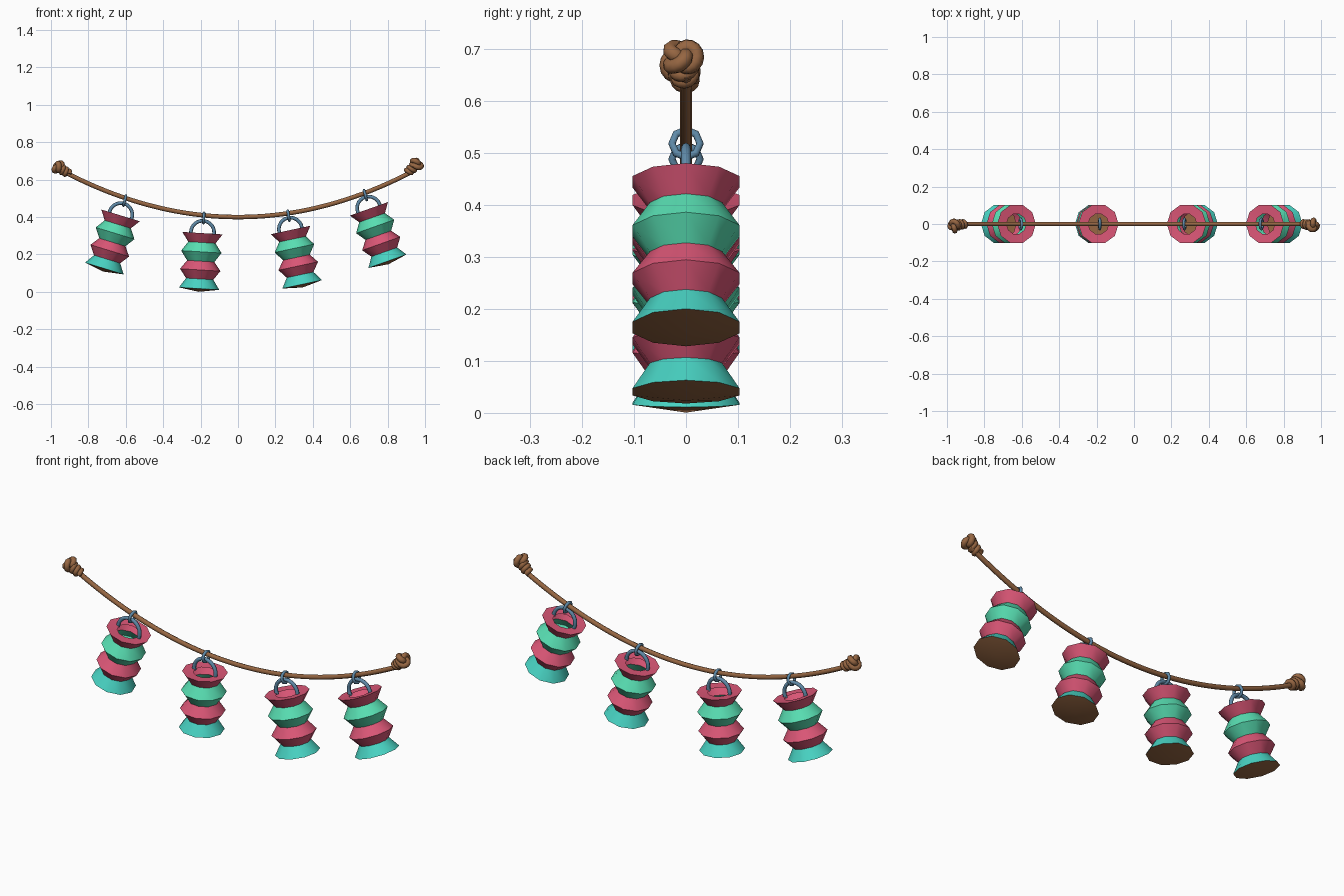
import bpy, bmesh, math
from mathutils import Vector, Matrix

if "Cube" in bpy.data.objects:
    bpy.data.objects.remove(bpy.data.objects["Cube"])


def material(name, rgb):
    m = bpy.data.materials.new(name)
    lin = [((c / 255 + 0.055) / 1.055) ** 2.4 for c in rgb]
    m.diffuse_color = (*lin, 1)
    m.use_nodes = True
    m.node_tree.nodes["Principled BSDF"].inputs["Base Color"].default_value = m.diffuse_color
    return m


PINK = material("pink paper", (218, 86, 118))
GREEN = material("green paper", (88, 222, 178))
TEAL = material("teal paper", (72, 210, 194))
BROWN = material("brown rope", (150, 102, 66))
BLUE = material("blue grey metal", (95, 138, 168))


def tube(name, points, radius, mat, closed=False, res=2):
    """Round tube along a path, turned into a mesh."""
    cu = bpy.data.curves.new(name, 'CURVE')
    cu.dimensions = '3D'
    cu.bevel_depth = radius
    cu.bevel_resolution = res
    cu.use_fill_caps = not closed
    sp = cu.splines.new('POLY')
    sp.points.add(len(points) - 1)
    for p, co in zip(sp.points, points):
        p.co = (*co, 1)
    sp.use_cyclic_u = closed
    ob = bpy.data.objects.new(name, cu)
    bpy.context.collection.objects.link(ob)
    cu.materials.append(mat)
    bpy.ops.object.select_all(action='DESELECT')
    ob.select_set(True)
    bpy.context.view_layer.objects.active = ob
    bpy.ops.object.convert(target='MESH')
    return bpy.context.object


def rope_z(x):
    return 0.40 + 0.28 * x * x


# Sagging rope
tube("rope", [(x, 0, rope_z(x)) for x in [-0.95 + 1.9 * i / 40 for i in range(41)]],
     0.012, BROWN)


# Knots at both ends: a wrapped coil and a trefoil lump
def knot(side, start, centre):
    a, c = Vector((start[0], 0, start[1])), Vector((centre[0], -0.008, centre[1]))
    axis = (c - a).normalized()
    rot = axis.to_track_quat('Z', 'Y').to_matrix()
    n = 36
    coil = []
    for i in range(n + 1):
        t = i / n
        ang = t * 2.5 * math.tau
        r = 0.015 + 0.005 * t
        coil.append(a.lerp(c, t * 0.75) + rot @ Vector((r * math.cos(ang), r * math.sin(ang), 0)))
    tube(side + "_knot_coil", coil, 0.012, BROWN)
    lump = []
    for i in range(48):
        t = i / 48 * math.tau
        r = 0.018 + 0.011 * math.cos(3 * t)
        lump.append(c + rot @ Vector((r * math.cos(2 * t), r * math.sin(2 * t),
                                      0.012 * math.sin(3 * t))))
    tube(side + "_knot_lump", lump, 0.0145, BROWN, closed=True)


knot("left", (-0.905, 0.632), (-0.962, 0.668))
knot("right", (0.905, 0.637), (0.956, 0.684))

# Pleated lantern profile: (radius, height below the top rim)
SIDES = 10
WIDE, NECK, HOLE = 0.108, 0.073, 0.055
PROFILE = [(HOLE, -0.004), (WIDE, 0), (NECK, -0.05), (WIDE, -0.10), (NECK, -0.15),
           (WIDE, -0.197), (NECK, -0.245), (WIDE, -0.297)]
BAND = [0, 0, 1, 1, 0, 0, 2]     # colour of each band of the profile


def lantern(i, x, z, tilt):
    place = Matrix.Translation((x, 0, z)) @ Matrix.Rotation(math.radians(tilt), 4, 'Y')
    bm = bmesh.new()
    rings = [[bm.verts.new((r * math.cos(k * math.tau / SIDES),
                            r * math.sin(k * math.tau / SIDES), h))
              for k in range(SIDES)] for r, h in PROFILE]
    for b, (up, low) in enumerate(zip(rings, rings[1:])):
        for k in range(SIDES):
            j = (k + 1) % SIDES
            bm.faces.new((up[k], low[k], low[j], up[j])).material_index = BAND[b]
    # shallow pointed base
    tip = bm.verts.new((0, 0, -0.314))
    for k in range(SIDES):
        bm.faces.new((rings[-1][k], tip, rings[-1][(k + 1) % SIDES])).material_index = 3
    me = bpy.data.meshes.new(f"lantern_{i}")
    bm.to_mesh(me)
    bm.free()
    for m in (PINK, GREEN, TEAL, BROWN):
        me.materials.append(m)
    ob = bpy.data.objects.new(f"lantern_{i}", me)
    bpy.context.collection.objects.link(ob)
    ob.matrix_world = place
    bpy.ops.object.select_all(action='DESELECT')
    ob.select_set(True)
    bpy.context.view_layer.objects.active = ob
    bpy.ops.object.shade_smooth_by_angle(angle=math.radians(40))

    # arched handle set into the top
    arc = [math.pi * (-0.08 + 1.16 * k / 16) for k in range(17)]
    tube(f"handle_{i}", [place @ Vector((0.062 * math.cos(t), 0, 0.004 + 0.062 * math.sin(t)))
                         for t in arc], 0.0095, BLUE)

    # small link joining the handle to the rope
    top = place @ Vector((0, 0, 0.066))
    centre = Vector((top.x + 0.003, 0, (top.z + rope_z(top.x)) / 2))
    lean = Matrix.Rotation(math.radians(tilt * 0.8), 3, 'Y')
    tube(f"link_{i}", [centre + lean @ Vector((0, 0.027 * math.cos(t), 0.027 * math.sin(t)))
                       for t in [k * math.tau / 8 for k in range(8)]],
         0.0075, BLUE, closed=True)


for i, (x, z, tilt) in enumerate([(-0.628, 0.409, 17), (-0.19, 0.314, 3.5),
                                  (0.281, 0.331, -12), (0.70, 0.444, -19.5)], 1):
    lantern(i, x, z, tilt)
